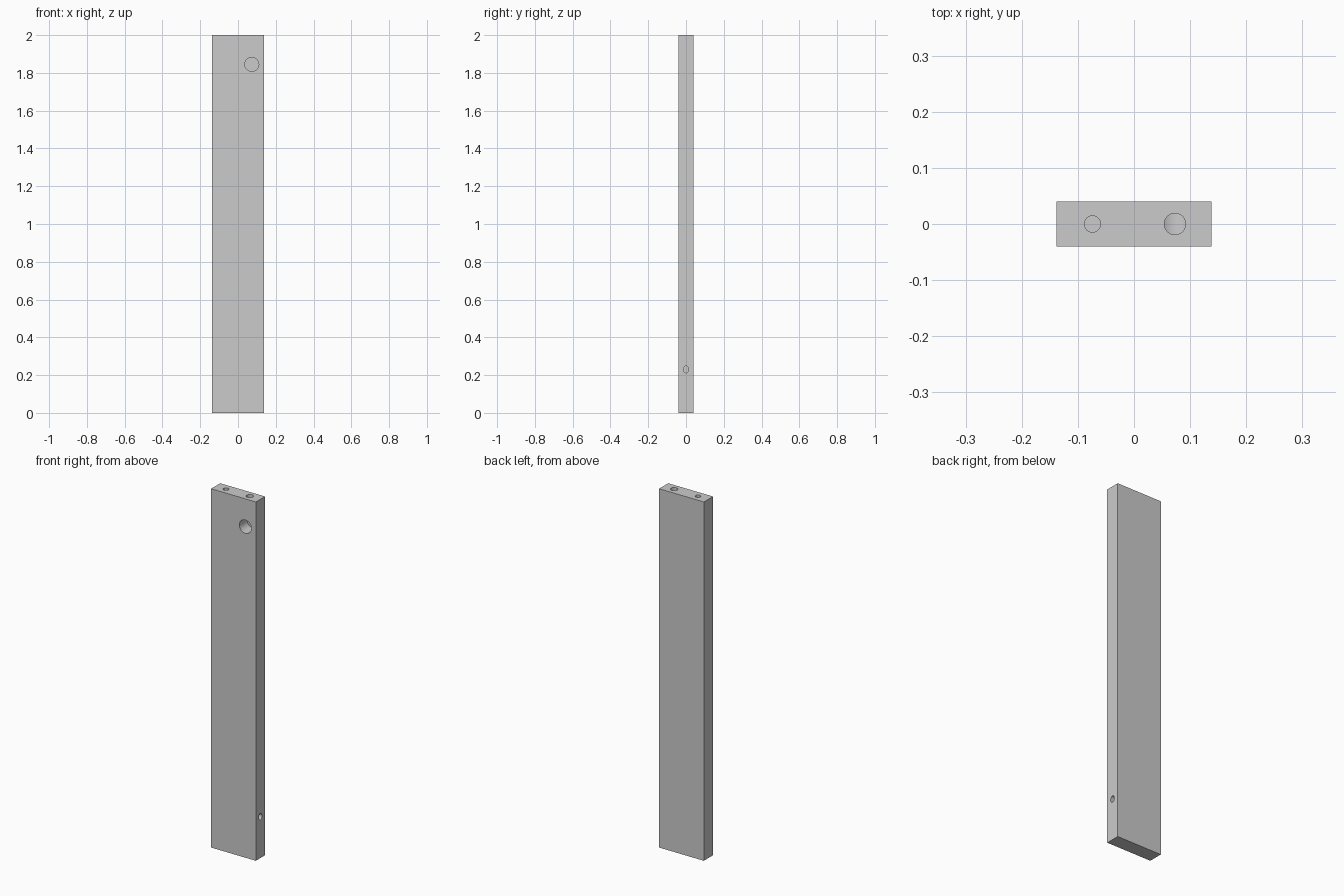
import bpy
from math import pi

if "Cube" in bpy.data.objects:
    bpy.data.objects.remove(bpy.data.objects["Cube"])

W, D, H = 0.276, 0.08, 2.0

# Main slab
bpy.ops.mesh.primitive_cube_add(size=1, location=(0, 0, H / 2))
slab = bpy.context.object
slab.name = "channel_plate"
slab.scale = (W, D, H)
bpy.ops.object.transform_apply(location=False, rotation=False, scale=True)


def drill(name, axis, start, end, centre, radius, stretch=1.0):
    """Bore a round blind hole along an axis; centre gives the other two coordinates."""
    mid = list(centre)
    mid.insert("xyz".index(axis), (start + end) / 2)
    rot = {"x": (0, pi / 2, 0), "y": (pi / 2, 0, 0), "z": (0, 0, 0)}[axis]
    bpy.ops.mesh.primitive_cylinder_add(vertices=48, radius=radius,
                                        depth=abs(end - start),
                                        location=mid, rotation=rot)
    cutter = bpy.context.object
    cutter.name = name
    cutter.scale.x = stretch
    mod = slab.modifiers.new(name, "BOOLEAN")
    mod.operation = "DIFFERENCE"
    mod.solver = "EXACT"
    mod.object = cutter
    bpy.context.view_layer.objects.active = slab
    bpy.ops.object.modifier_apply(modifier=mod.name)
    bpy.data.objects.remove(cutter, do_unlink=True)


# Front port, and the short top bore that opens into it
drill("front_port", "y", -0.1, 0.03, (0.073, 1.845), 0.037)
drill("top_right_bore", "z", 1.845, 2.1, (0.073, 0), 0.019)

# Long left bore, and the side port that meets its lower end
drill("top_left_bore", "z", 0.2, 2.1, (-0.074, 0), 0.0145)
drill("side_port", "x", -0.095, 0.2, (0, 0.23), 0.0138, 1.3)

# Smooth bores with sharp rims
bpy.ops.object.select_all(action="DESELECT")
slab.select_set(True)
bpy.context.view_layer.objects.active = slab
bpy.ops.object.shade_smooth_by_angle(angle=pi / 6)
